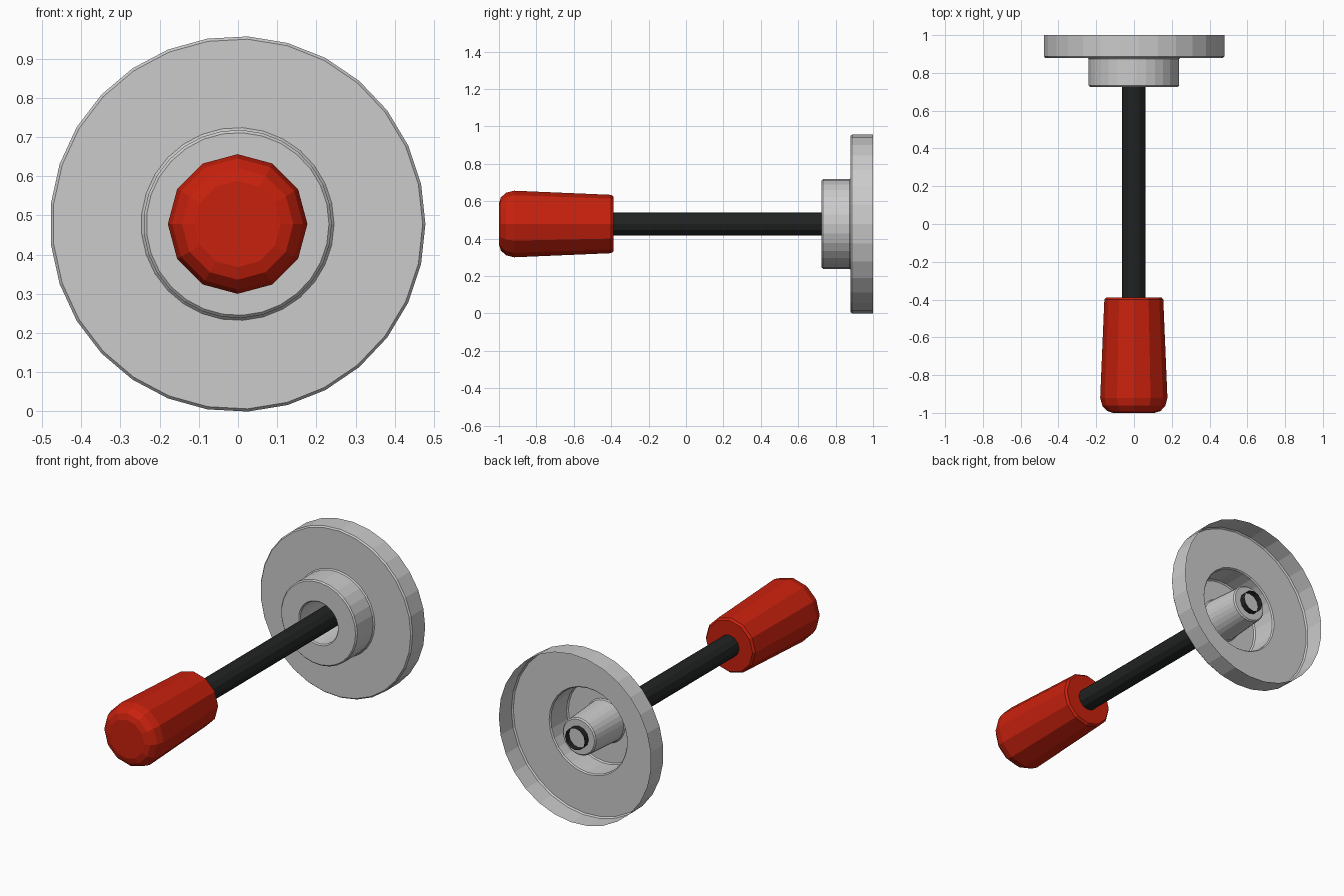
import bpy
import bmesh
import math

cube = bpy.data.objects.get("Cube")
if cube:
    bpy.data.objects.remove(cube, do_unlink=True)

AXIS_X, AXIS_Z = -0.001, 0.478


def make_material(name, color, roughness=0.5):
    mat = bpy.data.materials.new(name)
    mat.use_nodes = True
    mat.diffuse_color = color
    bsdf = mat.node_tree.nodes["Principled BSDF"]
    bsdf.inputs["Base Color"].default_value = color
    bsdf.inputs["Roughness"].default_value = roughness
    return mat


def lathe(name, profile, sides, mat, cap_start=False, cap_end=False):
    """Revolve (radius, y) points around the shared front-to-back axis."""
    bm = bmesh.new()
    rings = []
    for radius, y in profile:
        ring = []
        for i in range(sides):
            a = math.tau * i / sides
            ring.append(bm.verts.new((AXIS_X + radius * math.cos(a), y,
                                      AXIS_Z + radius * math.sin(a))))
        rings.append(ring)
    for a, b in zip(rings, rings[1:]):
        for i in range(sides):
            j = (i + 1) % sides
            bm.faces.new((a[i], a[j], b[j], b[i]))
    if cap_start:
        bm.faces.new(rings[0])
    if cap_end:
        bm.faces.new(rings[-1])
    bmesh.ops.recalc_face_normals(bm, faces=bm.faces)
    mesh = bpy.data.meshes.new(name)
    bm.to_mesh(mesh)
    bm.free()
    mesh.materials.append(mat)
    obj = bpy.data.objects.new(name, mesh)
    bpy.context.collection.objects.link(obj)
    return obj


grey = make_material("light grey metal", (0.6, 0.6, 0.6, 1))
black = make_material("black rod", (0.015, 0.017, 0.017, 1))
red = make_material("red grip", (0.58, 0.015, 0.004, 1))

# Thin pressed flange: outer rim, front face, raised hub, inward socket
lathe("flange", [
    (0.479, 1.0), (0.479, 0.888), (0.472, 0.88),
    (0.246, 0.88), (0.24, 0.873),
    (0.24, 0.732), (0.233, 0.725),
    (0.124, 0.725), (0.118, 0.732),
    (0.105, 0.958), (0.098, 0.965),
], 29, grey, cap_end=True)

# Open-ended rod that passes through the socket
lathe("rod", [(0.062, -0.42), (0.062, 1.0)], 12, black)

# Faceted tapered grip with a rounded front end
lathe("grip", [
    (0.11, -1.0), (0.142, -0.99), (0.167, -0.962), (0.178, -0.92),
    (0.156, -0.4), (0.146, -0.388),
], 12, red, cap_start=True, cap_end=True)
